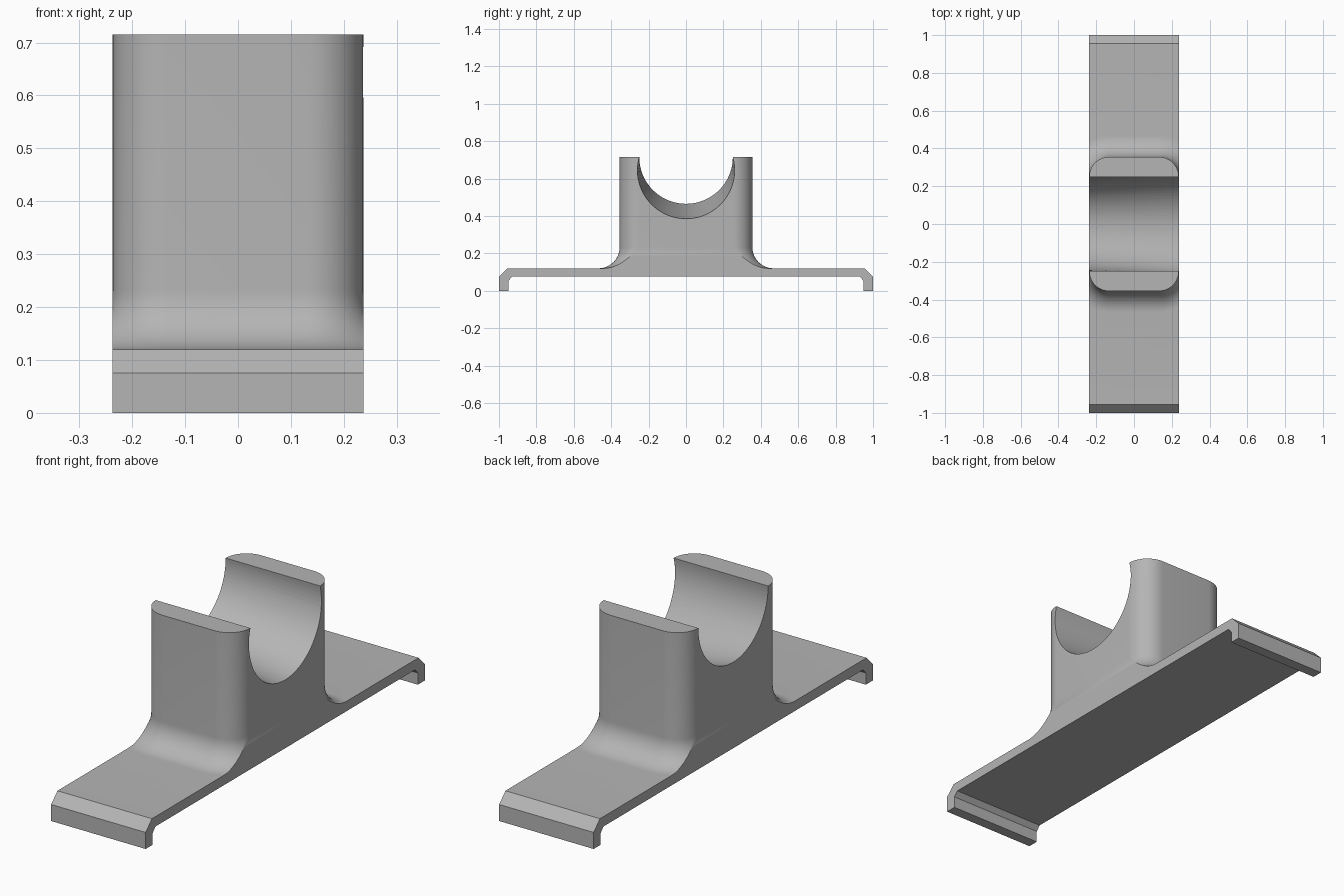
import bpy
import bmesh
from math import acos, atan2, cos, pi, sin, sqrt

cube = bpy.data.objects.get("Cube")
if cube:
    bpy.data.objects.remove(cube, do_unlink=True)

HALF_W = 0.237     # half width of the whole bracket
TOP = 0.715        # top of the two arms
DECK = 0.12        # top of the base plate
CORNER = 0.105     # rounding of the pillar corners
FILLET = 0.113     # rounding where pillar meets plate
SEAT = 0.25        # half opening of the cradle at the top

grey = bpy.data.materials.new("light_grey")
grey.use_nodes = True
colour = (0.46, 0.46, 0.46, 1)
grey.diffuse_color = colour
grey.node_tree.nodes["Principled BSDF"].inputs["Base Color"].default_value = colour


def loft(name, rings):
    """Closed solid through rings that all have the same point count."""
    bm = bmesh.new()
    loops = [[bm.verts.new(p) for p in ring] for ring in rings]
    for a, b in zip(loops, loops[1:]):
        for i in range(len(a)):
            j = (i + 1) % len(a)
            bm.faces.new((a[i], a[j], b[j], b[i]))
    bm.faces.new(loops[0][::-1])
    bm.faces.new(loops[-1])
    bmesh.ops.recalc_face_normals(bm, faces=bm.faces)
    mesh = bpy.data.meshes.new(name)
    bm.to_mesh(mesh)
    bm.free()
    mesh.materials.append(grey)
    obj = bpy.data.objects.new(name, mesh)
    bpy.context.collection.objects.link(obj)
    return obj


def boolean(target, tool, operation):
    mod = target.modifiers.new(operation.lower(), "BOOLEAN")
    mod.object, mod.operation, mod.solver = tool, operation, "EXACT"
    bpy.context.view_layer.objects.active = target
    bpy.ops.object.modifier_apply(modifier=mod.name)
    bpy.data.objects.remove(tool, do_unlink=True)


# Base plate with chamfered, turned-down ends
half = [(0.93, 0.075), (0.95, 0.053), (0.95, 0), (1, 0), (1, 0.075), (0.955, DECK)]
profile = half + [(-y, z) for y, z in reversed(half)]
bracket = loft("cradle_bracket", [[(x, y, z) for y, z in profile]
                                  for x in (-HALF_W, HALF_W)])


# Pillar: rounded footprint that flares into the plate, flush at the sides
def footprint(offset, z, steps=14):
    r = CORNER + offset
    start = acos(CORNER / r)
    arc = []
    for i in range(steps + 1):
        a = start + (pi / 2 - start) * i / steps
        arc.append((HALF_W - CORNER + r * cos(a), SEAT + r * sin(a)))
    arc += [(-x, y) for x, y in reversed(arc)]
    arc += [(-x, -y) for x, y in arc]
    return [(x, y, z) for x, y in arc]


rings = [footprint(FILLET, 0.1)]
for i in range(15):
    a = pi / 2 * i / 14
    rings.append(footprint(FILLET * (1 - sin(a)), DECK + FILLET * (1 - cos(a))))
rings.append(footprint(0, TOP))
pillar = loft("pillar", rings)


# Cradle cutter: circular trough that deepens towards the left side
def trough(x, steps=48):
    depth = 0.29 + 0.04 * x / HALF_W
    r = (SEAT ** 2 + depth ** 2) / (2 * depth)
    centre = TOP - depth + r
    a0 = atan2(TOP - centre, SEAT)
    ring = [(x, -SEAT, TOP + 0.1), (x, SEAT, TOP + 0.1)]
    for i in range(steps + 1):
        a = a0 - (pi + 2 * a0) * i / steps
        ring.append((x, r * cos(a), centre + r * sin(a)))
    return ring


cutter = loft("cradle_cutter", [trough(x) for x in (-0.3, 0.3)])
cutter.hide_render = True
boolean(pillar, cutter, "DIFFERENCE")
boolean(bracket, pillar, "UNION")

bpy.ops.object.select_all(action="DESELECT")
bracket.select_set(True)
bpy.context.view_layer.objects.active = bracket
bpy.ops.object.shade_smooth_by_angle(angle=pi / 7)
